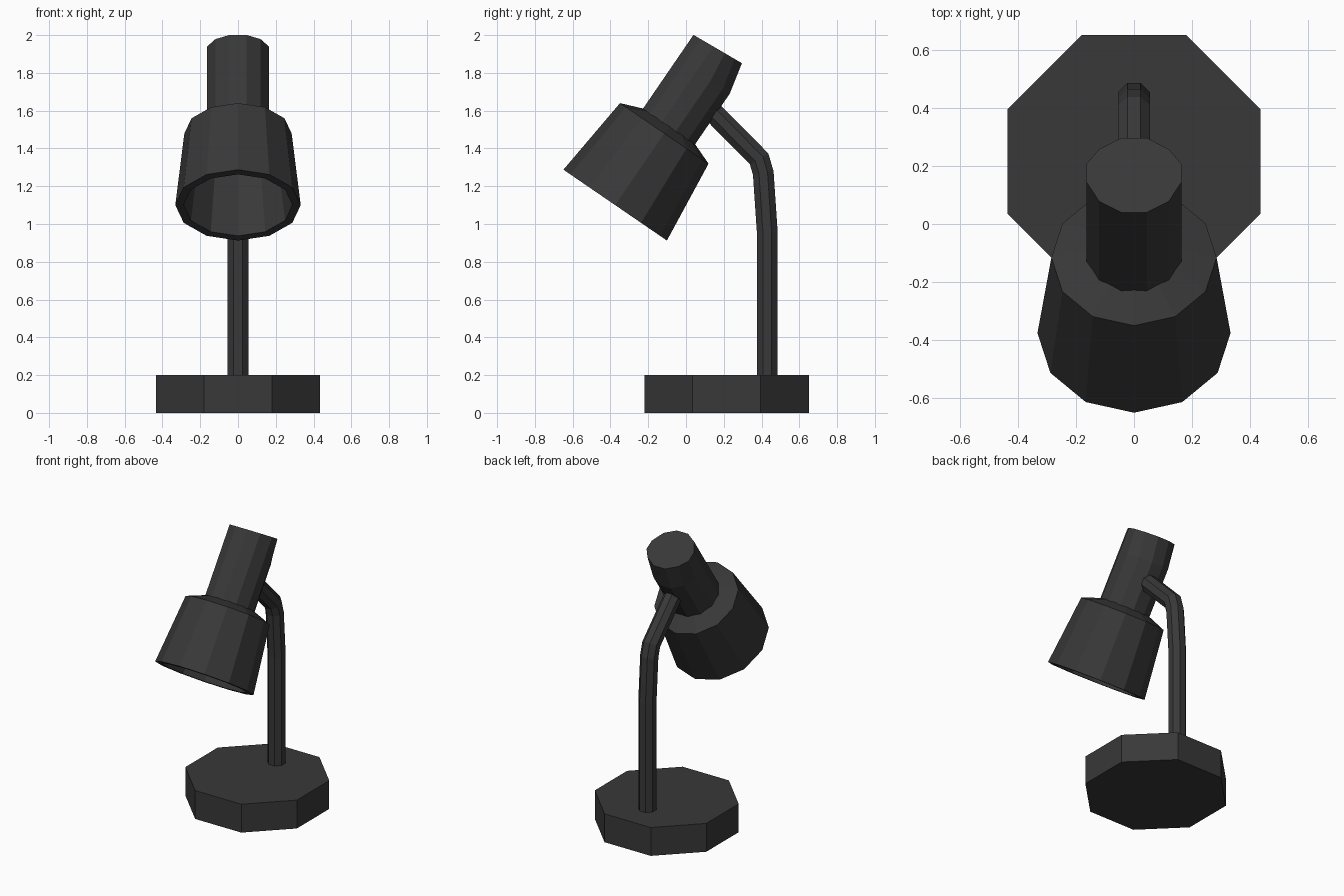
import bpy, bmesh, math
from mathutils import Vector

if "Cube" in bpy.data.objects:
    bpy.data.objects.remove(bpy.data.objects["Cube"])

mat = bpy.data.materials.new("charcoal black")
mat.diffuse_color = (0.04, 0.04, 0.04, 1)
mat.use_nodes = True
mat.node_tree.nodes["Principled BSDF"].inputs["Base Color"].default_value = mat.diffuse_color


def loft(name, rings, cap_start=True, cap_end=True):
    """Join equal-length rings of points into a flat-shaded skin."""
    bm = bmesh.new()
    loops = [[bm.verts.new(p) for p in r] for r in rings]
    n = len(loops[0])
    for a, b in zip(loops, loops[1:]):
        for i in range(n):
            j = (i + 1) % n
            bm.faces.new((a[i], a[j], b[j], b[i]))
    if cap_start:
        bm.faces.new(loops[0])
    if cap_end:
        bm.faces.new(loops[-1])
    bmesh.ops.recalc_face_normals(bm, faces=bm.faces[:])
    me = bpy.data.meshes.new(name)
    bm.to_mesh(me)
    bm.free()
    me.materials.append(mat)
    ob = bpy.data.objects.new(name, me)
    bpy.context.collection.objects.link(ob)
    return ob


def polygon(n, r, turn=0.0):
    return [(r * math.cos(math.tau * (i + turn) / n),
             r * math.sin(math.tau * (i + turn) / n)) for i in range(n)]


# Octagonal base
octagon = polygon(8, 0.435 / math.cos(math.pi / 8), 0.5)
loft("base", [[(x, y + 0.215, z) for x, y in octagon] for z in (0, 0.2)])

# Bent octagonal arm, swept in the yz plane with mitred joints
path = [Vector(p) for p in ((0, 0.43, 0.19), (0, 0.43, 0.96), (0, 0.409, 1.27),
                            (0, 0.387, 1.345), (0, 0.10, 1.635))]
tube = polygon(8, 0.055 / math.cos(math.pi / 8), 0.5)
rings = []
for i, p in enumerate(path):
    before = (p - path[i - 1]).normalized() if i else None
    after = (path[i + 1] - p).normalized() if i < len(path) - 1 else None
    t = ((before or after) + (after or before)).normalized()
    side = Vector((0, t.z, -t.y))
    stretch = 1 / t.dot(before or after)
    rings.append([p + Vector((x, 0, 0)) + side * (y * stretch) for x, y in tube])
loft("arm", rings)

# Tilted lamp head: axis runs from the rim centre up and back
RIM = Vector((0, -0.375, 1.10))
AXIS = Vector((0, 0.565, 0.825)).normalized()
BACK = Vector((0, AXIS.z, -AXIS.y))


def head(x, v, along):
    return RIM + Vector((x, 0, 0)) + BACK * v + AXIS * along


# Shade: hollow twelve-sided cup with a short sloping shoulder
profile = [(0.235, 0.42), (0.288, 0.0), (0.332, 0.0), (0.284, 0.46), (0.165, 0.506)]
loft("shade", [[head(x, v, a) for x, v in polygon(12, r)] for r, a in profile])

# Lamp housing: twelve-sided barrel whose upper back edge is chamfered
barrel = [(x * 0.98, v) for x, v in polygon(12, 0.173, 0.5)]
rings = [[head(x, v, a) for x, v in barrel] for a in (0.49, 0.829)]
top = []
for x, v in barrel:
    if v > 0.1:
        v -= 0.038
    elif v > 0.03:
        v -= 0.02
    top.append(head(x, v, 0.978 + 0.021 * (v + 0.165) / 0.294))
loft("housing", rings + [top])
